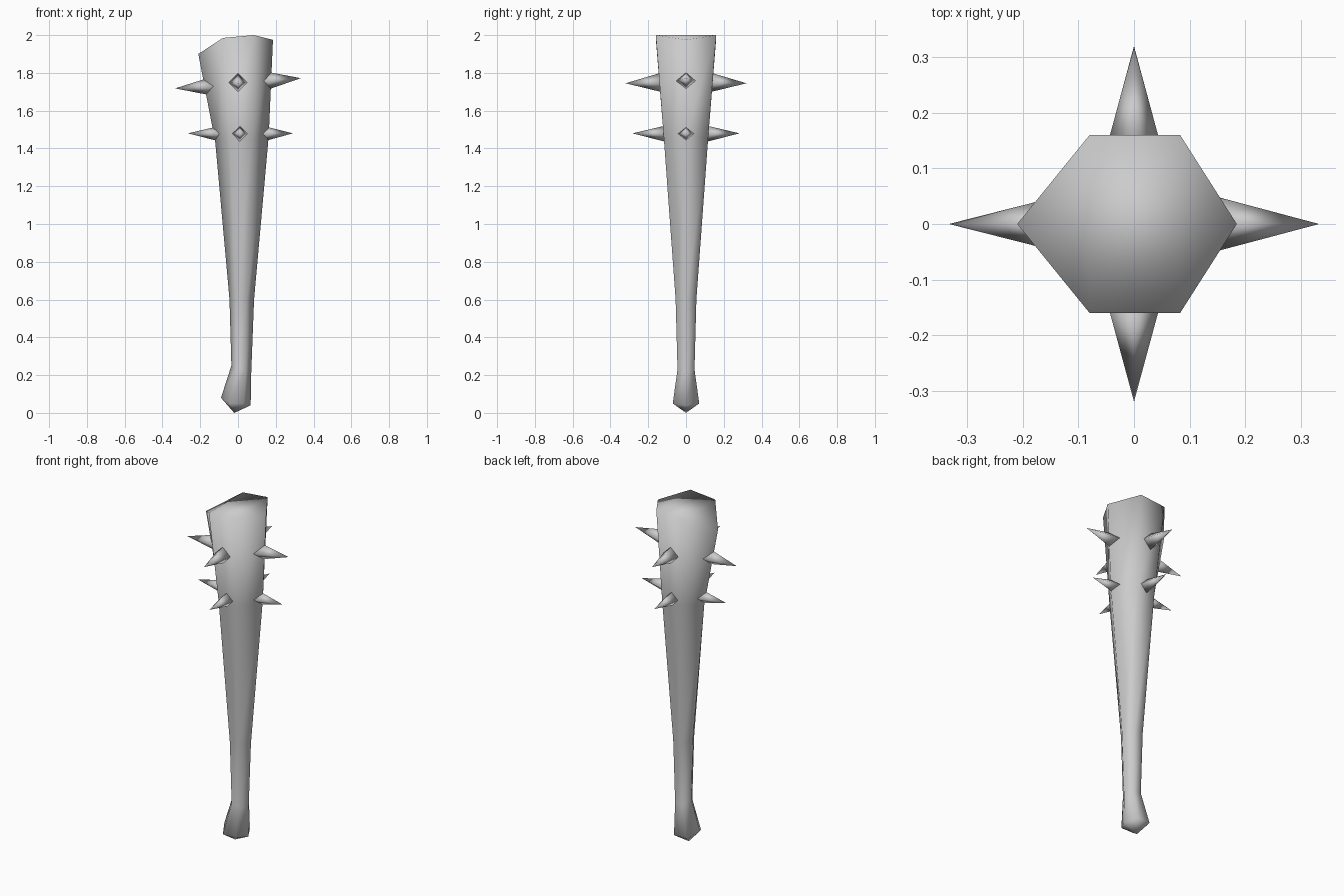
import bpy, bmesh
from mathutils import Vector

cube = bpy.data.objects.get("Cube")
if cube:
    bpy.data.objects.remove(cube, do_unlink=True)

grey = bpy.data.materials.new("plain_grey")
grey.use_nodes = True
colour = (0.6, 0.6, 0.6, 1)
grey.diffuse_color = colour
grey.node_tree.nodes["Principled BSDF"].inputs["Base Color"].default_value = colour


def finish(name, bm):
    bmesh.ops.recalc_face_normals(bm, faces=bm.faces)
    for f in bm.faces:
        f.smooth = True
    mesh = bpy.data.meshes.new(name)
    bm.to_mesh(mesh)
    bm.free()
    mesh.materials.append(grey)
    obj = bpy.data.objects.new(name, mesh)
    bpy.context.collection.objects.link(obj)


# Club body: lopsided hexagonal rings, each given by its left corner, left pair,
# right pair and right corner as (x, z), plus the half depth of the pairs
RINGS = [
    ((-0.09, 0.08), (-0.05, 0.05), (0.03, 0.05), (0.067, 0.04), 0.07),
    ((-0.035, 0.25), (-0.01, 0.23), (0.04, 0.23), (0.07, 0.21), 0.045),
    ((-0.045, 0.6), (-0.015, 0.6), (0.045, 0.6), (0.085, 0.6), 0.055),
    ((-0.12, 1.43), (-0.045, 1.45), (0.075, 1.45), (0.163, 1.47), 0.117),
    ((-0.21, 1.9), (-0.08, 1.985), (0.083, 2.0), (0.185, 1.975), 0.16),
]
bm = bmesh.new()
rings = []
for left, pair_a, pair_b, right, depth in RINGS:
    loop = [(left, 0), (pair_a, -depth), (pair_b, -depth),
            (right, 0), (pair_b, depth), (pair_a, depth)]
    rings.append([bm.verts.new((p[0], y, p[1])) for p, y in loop])
for low, high in zip(rings, rings[1:]):
    for i in range(6):
        j = (i + 1) % 6
        bm.faces.new((low[i], low[j], high[j], high[i]))

# Pointed butt and faceted top
tip = bm.verts.new((-0.02, 0, 0))
for i in range(6):
    bm.faces.new((rings[0][i], rings[0][(i + 1) % 6], tip))
t = rings[-1]
for corners in ((0, 1, 5), (1, 2, 4, 5), (2, 3, 4)):
    bm.faces.new([t[i] for i in corners])
finish("club_body", bm)


# Four-sided spikes, with their bases sunk into the body
def spike(name, base, point, radius):
    base, point = Vector(base), Vector(point)
    axis = (point - base).normalized()
    up = Vector((0, 0, 1))
    side = axis.cross(up).normalized()
    up = side.cross(axis)
    bm = bmesh.new()
    apex = bm.verts.new(point)
    ring = [bm.verts.new(base + d * radius) for d in (side, up, -side, -up)]
    for i in range(4):
        bm.faces.new((ring[i], ring[(i + 1) % 4], apex))
    bm.faces.new(ring)
    finish(name, bm)


spike("upper_right_spike", (-0.12, 0, 1.73), (-0.333, 0, 1.718), 0.054)
spike("upper_left_spike", (0.13, 0, 1.757), (0.333, 0, 1.772), 0.054)
spike("lower_right_spike", (-0.08, 0, 1.478), (-0.265, 0, 1.48), 0.045)
spike("lower_left_spike", (0.12, 0, 1.478), (0.29, 0, 1.48), 0.045)
for word, s in (("front", -1), ("back", 1)):
    spike("upper_" + word + "_spike", (0, s * 0.12, 1.75), (0, s * 0.32, 1.745), 0.054)
    spike("lower_" + word + "_spike", (0.01, s * 0.1, 1.478), (0.01, s * 0.283, 1.48), 0.045)
